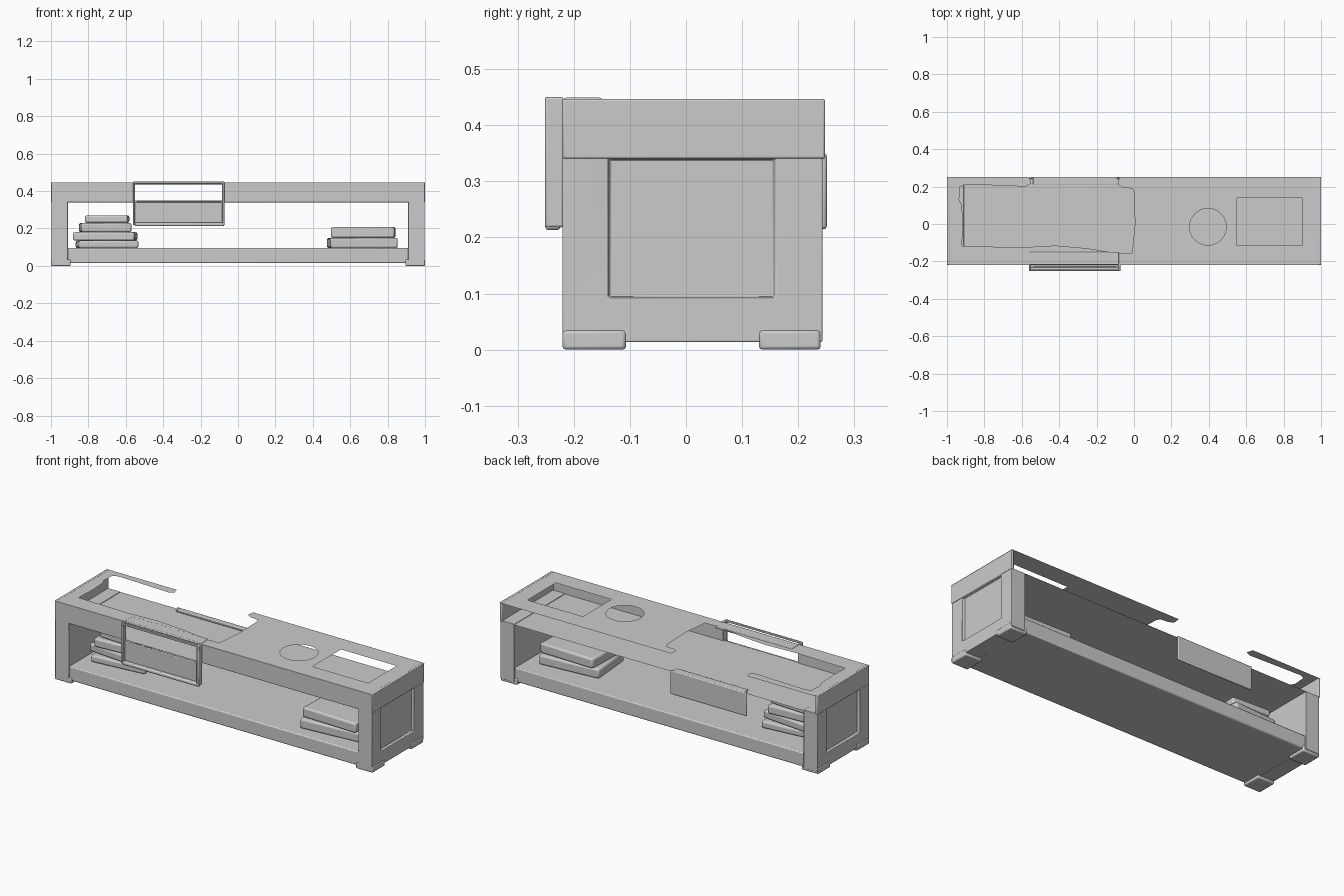
import bpy, math

if "Cube" in bpy.data.objects:
    bpy.data.objects.remove(bpy.data.objects["Cube"])


def box(name, x, y, z, bevel=0.006, rot=0.0):
    """Bevelled box spanning the given (min, max) ranges."""
    bpy.ops.mesh.primitive_cube_add(
        size=1, location=[(r[0] + r[1]) / 2 for r in (x, y, z)])
    ob = bpy.context.object
    ob.name = name
    ob.scale = [r[1] - r[0] for r in (x, y, z)]
    bpy.ops.object.transform_apply(location=False, rotation=False, scale=True)
    ob.rotation_euler.z = rot
    bpy.ops.object.shade_smooth_by_angle(angle=math.radians(35))
    if bevel:
        mod = ob.modifiers.new("soft_edges", 'BEVEL')
        mod.width, mod.segments = bevel, 2
    return ob


def sheet(name, z, loops):
    """Flat sheet filled between an outline and its holes."""
    cu = bpy.data.curves.new(name, 'CURVE')
    cu.dimensions, cu.fill_mode = '2D', 'BOTH'
    for pts in loops:
        sp = cu.splines.new('POLY')
        sp.points.add(len(pts) - 1)
        for p, (px, py) in zip(sp.points, pts):
            p.co = (px, py, 0, 1)
        sp.use_cyclic_u = True
    ob = bpy.data.objects.new(name, cu)
    bpy.context.collection.objects.link(ob)
    ob.location.z = z
    bpy.ops.object.select_all(action='DESELECT')
    ob.select_set(True)
    bpy.context.view_layer.objects.active = ob
    bpy.ops.object.convert(target='MESH')
    return bpy.context.object


def rect(x0, x1, y0, y1):
    return [(x0, y0), (x1, y0), (x1, y1), (x0, y1)]


# Lower shelf
box("lower_shelf", (-0.92, 0.92), (-0.215, 0.235), (0.015, 0.095))

# End walls with a recessed outer panel, their upper skins and the feet
for s, side in ((-1, "left"), (1, "right")):
    wall = box(side + "_end_wall", sorted((s * 0.91, s * 0.997)),
               (-0.22, 0.243), (0.014, 0.345), 0)
    cut = box(side + "_panel_cutter", sorted((s * 0.982, s * 1.012)),
              (-0.135, 0.155), (0.095, 0.338), 0)
    for v in cut.data.vertices:          # flare the opening outwards
        if v.co.x * s > 0:
            v.co.y *= 1.06
            v.co.z *= 1.05
    cut.hide_render = True
    cut.hide_set(True)
    mod = wall.modifiers.new("panel", 'BOOLEAN')
    mod.operation, mod.object = 'DIFFERENCE', cut
    bev = wall.modifiers.new("soft_edges", 'BEVEL')
    bev.width, bev.segments = 0.004, 2
    box(side + "_upper_end", sorted((s * 0.985, s * 1.0)),
        (-0.22, 0.248), (0.34, 0.447), 0.004)
    for y, end in (((-0.22, -0.107), "front"), ((0.13, 0.24), "back")):
        box(f"{end}_{side}_foot", sorted((s * 0.895, s * 1.0)), y, (0, 0.035))

# Hollow top: upper sheet with openings, lower sheet, front apron
outline = [(-1, -0.22), (1, -0.22), (1, 0.25), (-0.08, 0.25), (-0.085, 0.21),
           (-0.06, 0.195), (-0.01, 0.19), (0.0, 0.17), (0.005, 0.0),
           (-0.01, -0.155), (-0.1, -0.155), (-0.25, -0.13), (-0.42, -0.115),
           (-0.6, -0.125), (-0.92, -0.118), (-0.915, 0.0), (-0.92, 0.1),
           (-0.935, 0.13), (-0.93, 0.2), (-0.9, 0.212), (-0.7, 0.205),
           (-0.58, 0.2), (-0.55, 0.215), (-0.56, 0.25), (-1, 0.25)]
circle = [(0.395 + 0.098 * math.cos(t * math.tau / 40),
           -0.015 + 0.098 * math.sin(t * math.tau / 40)) for t in range(40)]
# the front edge is notched where the cloth hangs over
front_notch = [(-0.555, -0.22), (-0.555, -0.205), (-0.085, -0.205), (-0.085, -0.22)]
outline = outline[:1] + front_notch + outline[1:]
sheet("top_sheet", 0.446, [outline, rect(0.55, 0.9, -0.115, 0.14), circle])
sheet("top_underside", 0.342, [rect(-0.915, 0.915, -0.22, 0.245)])
for name, x in (("left_apron", (-0.997, -0.555)), ("right_apron", (-0.085, 0.997))):
    box(name, x, (-0.22, -0.214), (0.34, 0.446), 0.002)

# Front cloth: shallow recessed panel with a rim that rises to the top
box("cloth_front_panel", (-0.555, -0.075), (-0.232, -0.222), (0.22, 0.342), 0.004)
box("cloth_bottom_lip", (-0.553, -0.073), (-0.251, -0.224), (0.213, 0.232), 0.006)
box("cloth_top_rim", (-0.56, -0.08), (-0.251, -0.242), (0.438, 0.45), 0.003)
box("cloth_top_fold", (-0.56, -0.08), (-0.218, -0.15), (0.436, 0.449), 0.004)
for name, x in (("cloth_left_edge", (-0.562, -0.55)), ("cloth_right_edge", (-0.086, -0.072))):
    box(name, x, (-0.251, -0.218), (0.218, 0.45), 0.004)

# Back cloth
box("cloth_back_panel", (-0.555, -0.075), (0.24, 0.251), (0.215, 0.35), 0.005)
box("cloth_back_fold", (-0.54, -0.09), (0.21, 0.248), (0.342, 0.35), 0.003)

# Book stacks on the shelf: (x centre, y centre, width, depth, z range, turn)
books = [(-0.70, 0.0, 0.32, 0.19, 0.095, 0.135, 0.10),
         (-0.71, 0.0, 0.33, 0.18, 0.135, 0.18, -0.10),
         (-0.71, 0.0, 0.27, 0.18, 0.18, 0.23, 0.07),
         (-0.70, 0.0, 0.23, 0.16, 0.23, 0.27, -0.06),
         (0.665, -0.01, 0.36, 0.26, 0.095, 0.15, 0.08),
         (0.67, -0.01, 0.34, 0.25, 0.15, 0.207, -0.03)]
for i, (cx, cy, w, d, z0, z1, turn) in enumerate(books):
    box(f"book_{i + 1}", (cx - w / 2, cx + w / 2), (cy - d / 2, cy + d / 2),
        (z0, z1), 0.01, turn)
